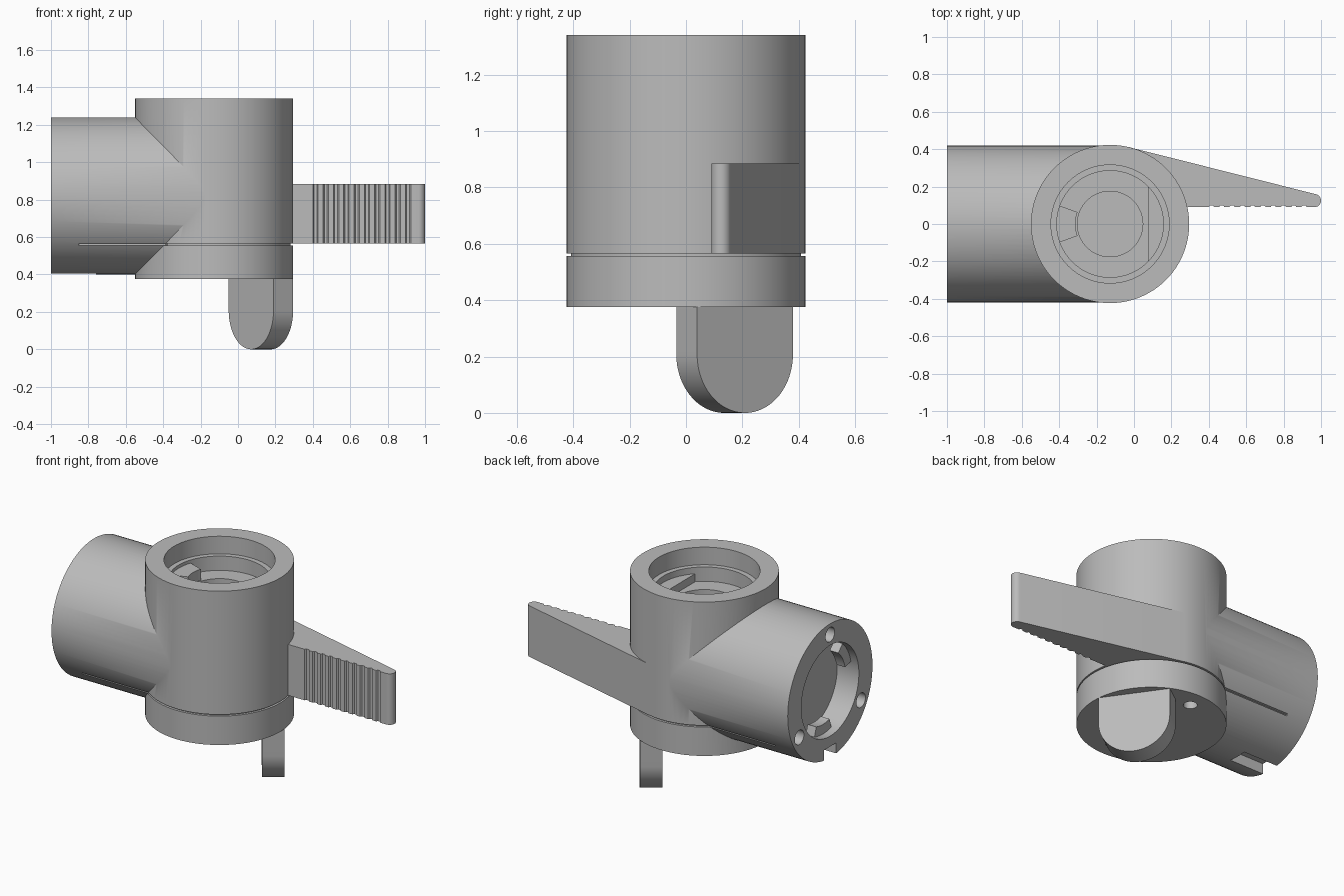
import bpy, bmesh
from math import radians, cos, sin, pi, tau
from mathutils import Matrix, Vector

old = bpy.data.objects.get("Cube")
if old:
    bpy.data.objects.remove(old, do_unlink=True)

grey = bpy.data.materials.new("plain grey")
grey.use_nodes = True
grey.diffuse_color = (0.5, 0.5, 0.5, 1)
grey.node_tree.nodes["Principled BSDF"].inputs["Base Color"].default_value = (0.5, 0.5, 0.5, 1)

R = 0.423                 # tower radius
AXIS = -0.128             # tower centre in x
BASE, TOP = 0.375, 1.34
PIPE_Z = 0.82


def arc(r, a0, a1, n, cx=0, cy=0):
    """Points on an arc, angles in degrees."""
    return [(cx + r * cos(radians(a0 + (a1 - a0) * i / n)),
             cy + r * sin(radians(a0 + (a1 - a0) * i / n))) for i in range(n + 1)]


def circle(r, n=96, cx=0, cy=0):
    return arc(r, 0, 360, n, cx, cy)[:-1]


def sector(r0, r1, mid, half):
    return arc(r1, mid - half, mid + half, 12) + arc(r0, mid + half, mid - half, 12)


def prism(name, outline, z0, z1, matrix=Matrix()):
    """Extrude a counter-clockwise outline from z0 to z1."""
    bm = bmesh.new()
    face = bm.faces.new([bm.verts.new((x, y, z0)) for x, y in outline])
    ext = bmesh.ops.extrude_face_region(bm, geom=[face])
    moved = [v for v in ext["geom"] if isinstance(v, bmesh.types.BMVert)]
    bmesh.ops.translate(bm, vec=(0, 0, z1 - z0), verts=moved)
    bmesh.ops.recalc_face_normals(bm, faces=bm.faces)
    bm.transform(matrix)
    mesh = bpy.data.meshes.new(name)
    bm.to_mesh(mesh)
    bm.free()
    mesh.materials.append(grey)
    obj = bpy.data.objects.new(name, mesh)
    bpy.context.collection.objects.link(obj)
    return obj


def box(name, x0, x1, y0, y1, z0, z1):
    return prism(name, [(x0, y0), (x1, y0), (x1, y1), (x0, y1)], z0, z1)


def combine(target, tool, operation="DIFFERENCE"):
    """Apply a boolean and drop the tool."""
    tool.hide_render = True
    mod = target.modifiers.new("cut", "BOOLEAN")
    mod.operation, mod.object, mod.solver = operation, tool, "EXACT"
    bpy.context.view_layer.objects.active = target
    bpy.ops.object.modifier_apply(modifier=mod.name)
    bpy.data.objects.remove(tool, do_unlink=True)


def smooth(obj):
    bpy.ops.object.select_all(action="DESELECT")
    obj.select_set(True)
    bpy.context.view_layer.objects.active = obj
    bpy.ops.object.shade_smooth_by_angle(angle=radians(30))


tower_at = Matrix.Translation((AXIS, 0, 0))
# Local z points out of the pipe mouth, local x points up
mouth_at = Matrix.Translation((-1, 0, PIPE_Z)) @ Matrix.Rotation(-pi / 2, 4, "Y")

# Tower with the side pipe
body = prism("body", circle(R), BASE, TOP, tower_at)
pipe = prism("pipe", circle(0.42), 1 + AXIS, 0, mouth_at @ Matrix.Scale(-1, 4, (0, 0, 1)))
pipe.data.flip_normals()
combine(body, pipe, "UNION")

# Stepped socket in the top
for r, depth in ((0.316, 0.11), (0.285, 0.2), (0.175, 0.24)):
    combine(body, prism("bore", circle(r), TOP - depth, TOP + 0.1, tower_at))

# Socket in the pipe mouth, with three screw holes around it
combine(body, prism("bore", circle(0.285), -0.15, 0.1, mouth_at))
for k in range(3):
    a = radians(120 * k)
    combine(body, prism("screw_hole", circle(0.045, 24, 0.352 * cos(a), 0.352 * sin(a)),
                        -0.2, 0.1, mouth_at))

# Keyway under the pipe mouth
combine(body, box("keyway", -1.1, -0.76, -0.06, 0.06, 0.3, 0.47))

# Two holes in the underside
for a in (95, 275):
    x, y = 0.31 * cos(radians(a)), 0.31 * sin(radians(a))
    combine(body, prism("base_hole", circle(0.04, 24, x, y), 0.3, 0.47, tower_at))

# Parting groove around the tower and along the pipe
groove = prism("groove", circle(0.5), 0.556, 0.566, tower_at)
combine(groove, prism("core", circle(R - 0.015), 0.5, 0.6, tower_at))
combine(groove, box("keep_pipe", -1, AXIS - 0.26, -0.6, 0.6, 0.5, 0.6))
combine(body, groove)
for side in (-1, 1):
    y0, y1 = sorted((side * 0.318, side * 0.4))
    combine(body, box("slit", -0.85, AXIS - 0.25, y0, y1, 0.556, 0.566))
smooth(body)

# Locking lugs inside the sockets
smooth(prism("top_lug", sector(0.185, 0.29, 180, 20), TOP - 0.205, TOP - 0.13, tower_at))
smooth(prism("top_flat", arc(0.288, -45, 45, 24), TOP - 0.205, TOP - 0.15, tower_at))
for k in range(3):
    smooth(prism("mouth_lug", sector(0.225, 0.29, 60 + 120 * k, 17), -0.11, -0.05, mouth_at))

# Lever handle with grip notches on its front edge
grip = [(AXIS + 0.1, 0.09)]
for k in range(10):
    x = 0.4 + 0.055 * k
    grip += [(x, 0.09), (x + 0.007, 0.1), (x + 0.022, 0.1), (x + 0.029, 0.09)]
tip = arc(0.035, -90, 76, 12, 0.965, 0.125)
root = [(AXIS + R * cos(radians(76)), R * sin(radians(76))), (AXIS, 0.3)]
smooth(prism("handle", grip + tip + root, 0.565, 0.885))

# Hanging eye, set radially under the tower
turn = radians(35.2)
normal = Vector((cos(turn), sin(turn), 0))
across = Vector((sin(turn), -cos(turn), 0))
eye_at = Matrix.Translation((0.1225, 0.1725, 0)) @ Matrix(
    (across, (0, 0, 1), normal)).transposed().to_4x4()
eye_r, half = 0.208, 0.064
eye = prism("hanging_eye", arc(eye_r, 180, 360, 48, 0, eye_r) +
            [(eye_r, BASE + 0.005), (-eye_r, BASE + 0.005)], -half, half, eye_at)
combine(eye, prism("eye_hole", circle(0.128, 64, 0, eye_r), -0.2, 0.2, eye_at))
smooth(eye)
